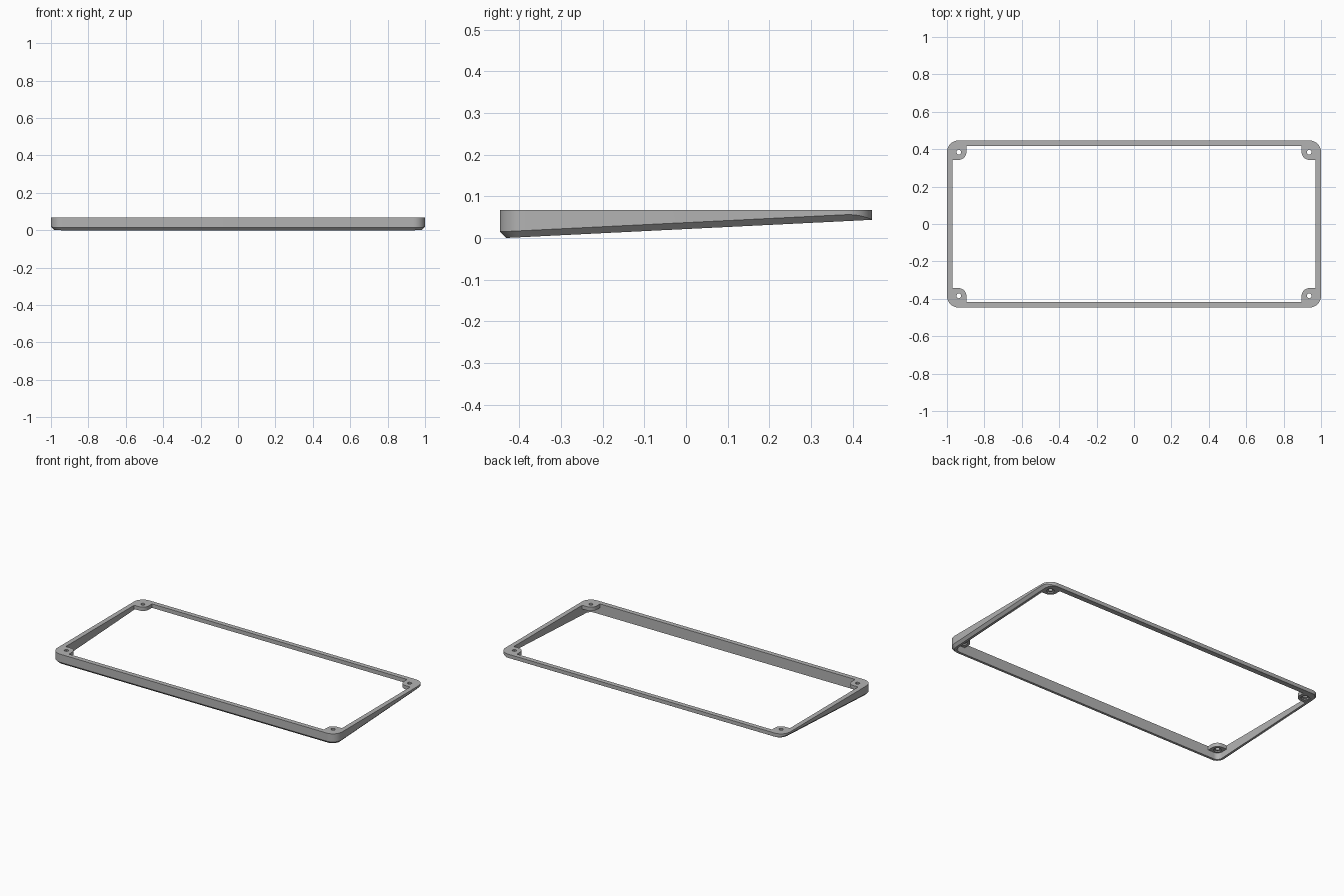
import bpy, bmesh, math
from math import cos, sin, pi

cube = bpy.data.objects.get("Cube")
if cube:
    bpy.data.objects.remove(cube)

TOP = 0.067                  # height of the level top face
HALF_X, HALF_Y = 1.0, 0.447
WALL = 0.03
RADIUS = 0.063               # outer corner radius
CHAMFER = 0.015
CX, CY = HALF_X - RADIUS, HALF_Y - RADIUS   # corner and screw-hole centres
STEPS = 10

grey = bpy.data.materials.new("plain grey")
grey.use_nodes = True
colour = (0.45, 0.45, 0.45, 1)
grey.diffuse_color = colour
grey.node_tree.nodes["Principled BSDF"].inputs["Base Color"].default_value = colour


def loft(name, rings):
    """Join equal-length rings in a closed cycle, giving a ring-shaped solid."""
    bm = bmesh.new()
    loops = [[bm.verts.new(p) for p in ring] for ring in rings]
    n = len(loops[0])
    for a, b in zip(loops, loops[1:] + loops[:1]):
        for i in range(n):
            j = (i + 1) % n
            bm.faces.new((a[i], a[j], b[j], b[i]))
    bmesh.ops.recalc_face_normals(bm, faces=bm.faces)
    mesh = bpy.data.meshes.new(name)
    bm.to_mesh(mesh)
    bm.free()
    mesh.materials.append(grey)
    obj = bpy.data.objects.new(name, mesh)
    bpy.context.collection.objects.link(obj)
    bpy.ops.object.select_all(action='DESELECT')
    obj.select_set(True)
    bpy.context.view_layer.objects.active = obj
    bpy.ops.object.shade_smooth_by_angle(angle=math.radians(30))


def underside(y):
    """Sloping bottom plane, low at the front."""
    return max(0, (y + HALF_Y - CHAMFER) * 0.0495)


# Wedge-shaped frame, chamfered along the bottom except at the back
outer_top, outer_low, bottom, inner_low, inner_top = [], [], [], [], []
for corner, (sx, sy) in enumerate(((1, 1), (-1, 1), (-1, -1), (1, -1))):
    for k in range(STEPS + 1):
        t = (corner + k / STEPS) * pi / 2

        def at(r):
            return sx * CX + r * cos(t), sy * CY + r * sin(t)

        cut = CHAMFER * (1 - max(0, sin(t)) ** 2)
        x, y = at(RADIUS)
        outer_top.append((x, y, TOP))
        outer_low.append((x, y, underside(y) + cut + 0.0005))
        x, y = at(RADIUS - cut - 0.0005)
        bottom.append((x, y, underside(y)))
        x, y = at(RADIUS - WALL)
        inner_low.append((x, y, underside(y)))
        inner_top.append((x, y, TOP))
loft("wedge_frame", [outer_top, outer_low, bottom, inner_low, inner_top])

# Corner screw bosses, fitted against the inner wall
LOBE, FIT = 0.041, RADIUS - WALL
outline = [(LOBE * cos(pi + k * pi / 2 / STEPS), LOBE * sin(pi + k * pi / 2 / STEPS))
           for k in range(STEPS + 1)]
outline += [(FIT, -LOBE)]
outline += [(FIT * cos(k * pi / 2 / STEPS), FIT * sin(k * pi / 2 / STEPS))
            for k in range(STEPS + 1)]
outline += [(-LOBE, FIT)]
angles = [math.atan2(y, x) for x, y in outline]
HOLE, RECESS = 0.013, 0.023
BASE, SEAT = 0.043, 0.051


def circle(r, z):
    return [(r * cos(a), r * sin(a), z) for a in angles]


profile = [[(x, y, TOP) for x, y in outline], [(x, y, BASE) for x, y in outline],
           circle(RECESS, BASE), circle(RECESS, SEAT),
           circle(HOLE, SEAT), circle(HOLE, TOP)]
for side, sx in (("left", 1), ("right", -1)):
    for end, sy in (("front", -1), ("back", 1)):
        loft(f"{end}_{side}_screw_boss",
             [[(sx * (CX + x), sy * (CY + y), z) for x, y, z in ring] for ring in profile])
